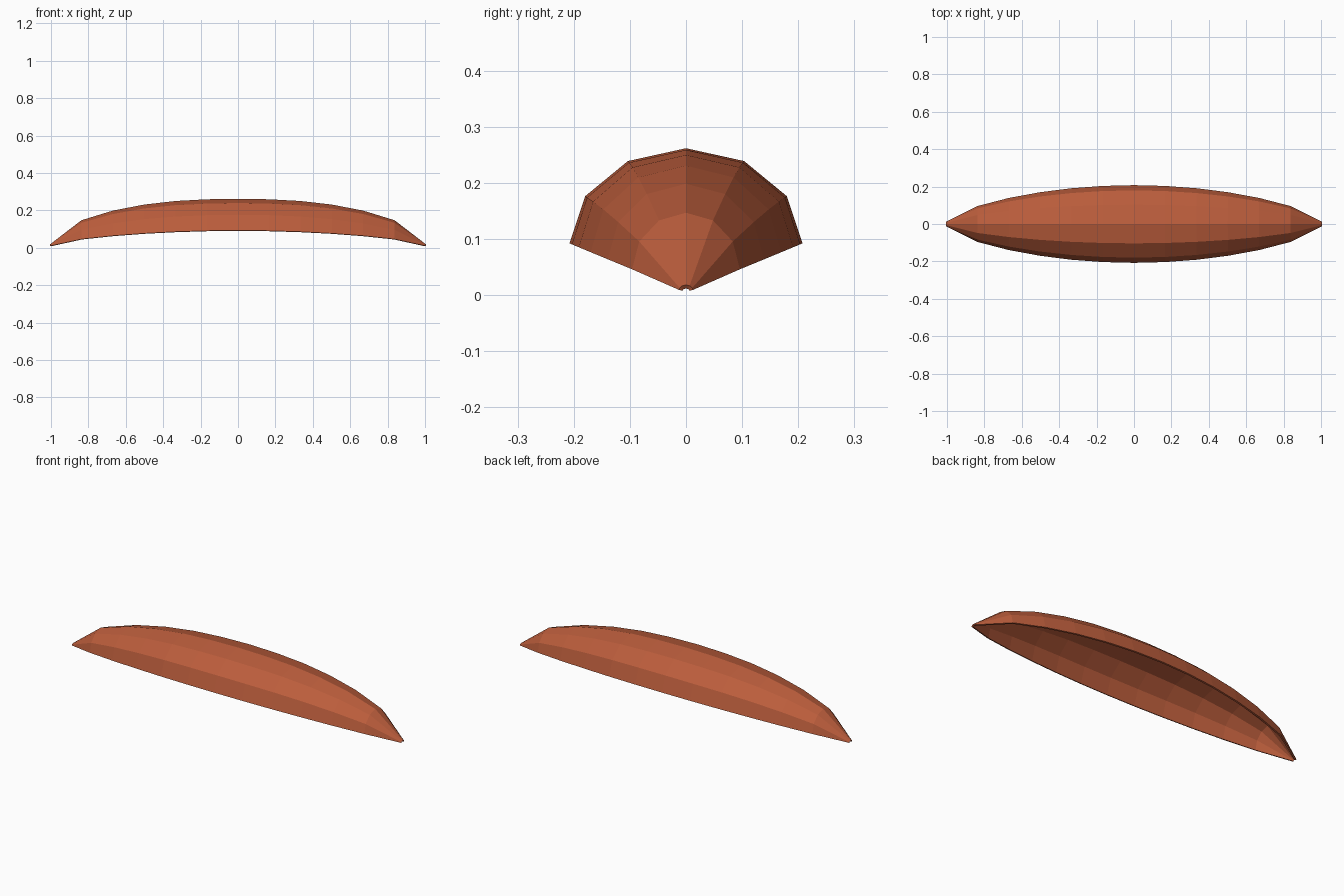
import bpy, math

if "Cube" in bpy.data.objects:
    bpy.data.objects.remove(bpy.data.objects["Cube"])

# Roof-tile / leaf-like arched shell: half-ring stations lofted along x
STATIONS, SIDES = 12, 6
CROWN = [0.254, 0.251, 0.242, 0.223, 0.191, 0.140, 0.012]   # ridge height, centre to tip


def ring(i):
    x = -1 + 2 * i / STATIONS
    f = max(math.sin(math.pi * i / STATIONS), 0.0) ** 0.6
    half_width = max(0.2 * f, 0.006)
    base = 0.008 + 0.082 * f
    rise = CROWN[abs(i - STATIONS // 2)] - base
    return [(x, half_width * math.cos(math.pi * j / SIDES),
             base + rise * math.sin(math.pi * j / SIDES)) for j in range(SIDES + 1)]


verts = [p for i in range(STATIONS + 1) for p in ring(i)]
n = SIDES + 1
faces = [(i * n + j, (i + 1) * n + j, (i + 1) * n + j + 1, i * n + j + 1)
         for i in range(STATIONS) for j in range(SIDES)]

mesh = bpy.data.meshes.new("arched_shell")
mesh.from_pydata(verts, [], faces)
mesh.update()
shell = bpy.data.objects.new("arched_shell", mesh)
bpy.context.collection.objects.link(shell)

# Thin wall, grown inwards so the underside stays hollow
wall = shell.modifiers.new("wall", 'SOLIDIFY')
wall.thickness = 0.008
wall.offset = -1

# Terracotta colour
mat = bpy.data.materials.new("terracotta")
mat.diffuse_color = (0.5, 0.11, 0.045, 1)
mat.use_nodes = True
mat.node_tree.nodes["Principled BSDF"].inputs["Base Color"].default_value = mat.diffuse_color
mesh.materials.append(mat)
